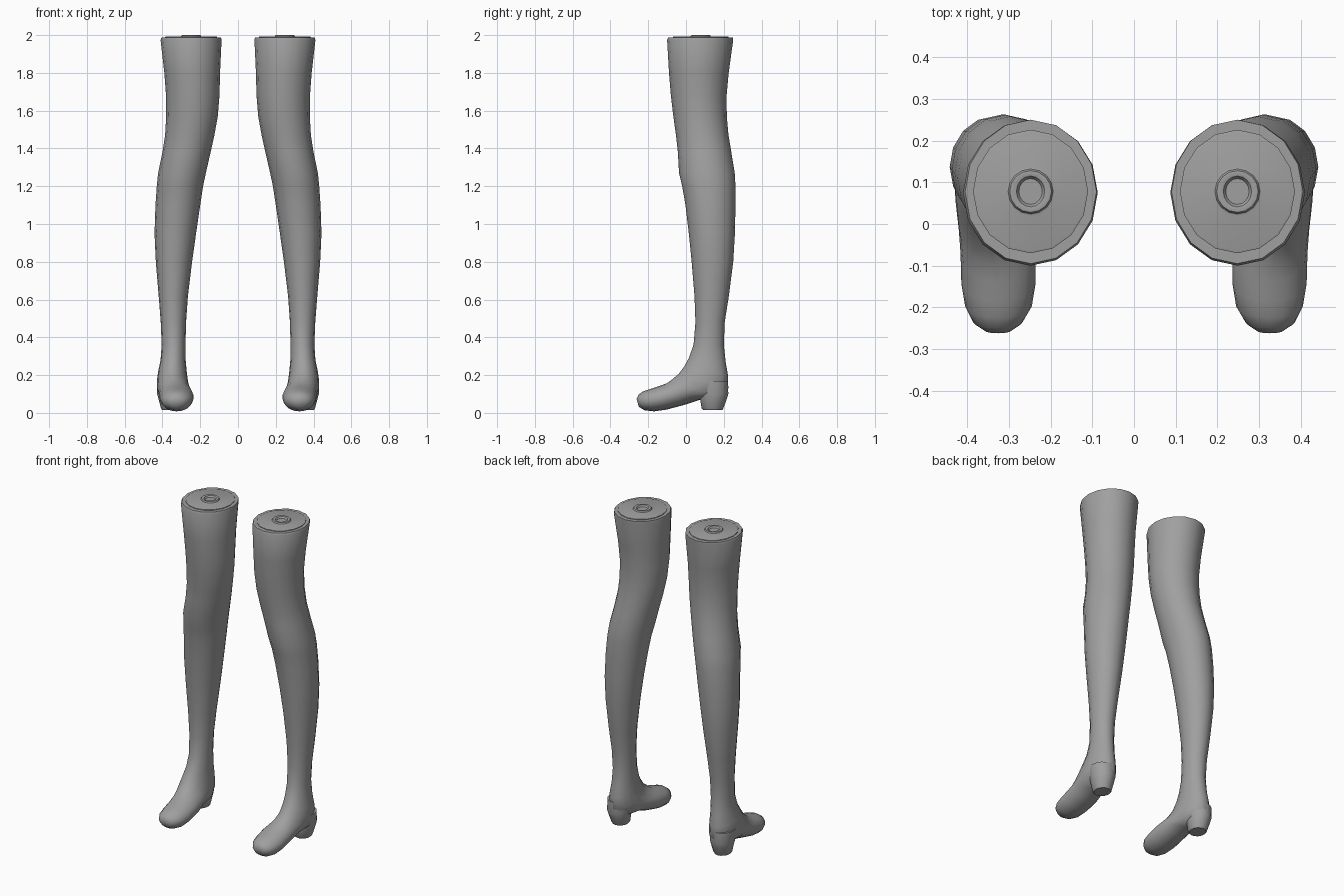
import bpy, bmesh, math

SIDES = 16

grey = bpy.data.materials.new("plain grey")
grey.diffuse_color = (0.35, 0.35, 0.35, 1)


def loft(name, rings, angle=40):
    """Skin closed rings, cap both ends and mirror the part to the other leg.
    ring = (front y, front z, back y, back z, inner x, outer x)"""
    bm = bmesh.new()
    loops = []
    for fy, fz, by, bz, x0, x1 in rings:
        loop = []
        for i in range(SIDES):
            t = 2 * math.pi * i / SIDES
            k = (1 - math.cos(t)) / 2          # 0 at the front, 1 at the back
            x = (x0 + x1) / 2 + (x1 - x0) / 2 * math.sin(t)
            loop.append(bm.verts.new((x, fy + (by - fy) * k, fz + (bz - fz) * k)))
        loops.append(loop)
    for a, b in zip(loops, loops[1:]):
        for i in range(SIDES):
            j = (i + 1) % SIDES
            bm.faces.new((a[i], a[j], b[j], b[i]))
    bm.faces.new(loops[0])
    bm.faces.new(loops[-1])
    bmesh.ops.recalc_face_normals(bm, faces=bm.faces)
    mesh = bpy.data.meshes.new(name)
    bm.to_mesh(mesh)
    bm.free()
    mesh.materials.append(grey)
    obj = bpy.data.objects.new(name, mesh)
    bpy.context.collection.objects.link(obj)
    bpy.ops.object.select_all(action='DESELECT')
    obj.select_set(True)
    bpy.context.view_layer.objects.active = obj
    bpy.ops.object.shade_smooth_by_angle(angle=math.radians(angle))
    obj.modifiers.new("other_leg", 'MIRROR').use_mirror_merge = False
    return obj


def level(z, y0, y1, x0, x1):
    return (y0, z, y1, z, x0, x1)


# Leg from thigh to ankle, then turning forward into the foot
leg = [
    level(1.987, -0.095, 0.25, 0.09, 0.405),
    level(1.975, -0.10, 0.25, 0.087, 0.41),
    level(1.80, -0.09, 0.226, 0.095, 0.39),
    level(1.68, -0.08, 0.215, 0.098, 0.381),
    level(1.57, -0.067, 0.216, 0.107, 0.38),
    level(1.47, -0.053, 0.225, 0.125, 0.386),
    level(1.38, -0.043, 0.24, 0.145, 0.40),
    level(1.27, -0.037, 0.258, 0.17, 0.423),
    level(1.20, -0.02, 0.262, 0.185, 0.43),
    level(1.10, -0.003, 0.262, 0.20, 0.437),
    level(0.95, 0.015, 0.259, 0.222, 0.442),
    level(0.80, 0.03, 0.25, 0.243, 0.435),
    level(0.62, 0.045, 0.227, 0.265, 0.42),
    level(0.48, 0.05, 0.205, 0.275, 0.409),
    level(0.36, 0.04, 0.20, 0.278, 0.404),
    (0.015, 0.29, 0.21, 0.27, 0.277, 0.41),
    (-0.01, 0.245, 0.222, 0.20, 0.272, 0.422),
    (-0.04, 0.205, 0.224, 0.13, 0.265, 0.43),
    (-0.07, 0.18, 0.18, 0.075, 0.255, 0.428),
    (-0.10, 0.157, 0.07, 0.068, 0.245, 0.42),
    (-0.14, 0.143, 0.0, 0.045, 0.236, 0.416),
    (-0.185, 0.128, -0.10, 0.018, 0.236, 0.414),
    (-0.225, 0.115, -0.17, 0.008, 0.245, 0.405),
    (-0.25, 0.098, -0.22, 0.014, 0.267, 0.386),
    (-0.262, 0.075, -0.25, 0.032, 0.295, 0.357),
]
loft("leg_and_foot", leg, 60)

# Boot heel
loft("heel", [
    level(0.17, 0.06, 0.222, 0.285, 0.43),
    level(0.10, 0.07, 0.224, 0.288, 0.428),
    level(0.07, 0.075, 0.215, 0.294, 0.42),
    level(0.025, 0.083, 0.198, 0.302, 0.408),
    level(0.016, 0.09, 0.193, 0.309, 0.402),
])


# Round joint plate with a hollow peg on top of the thigh
def disc(z, r, ry=None):
    ry = ry or r
    return level(z, 0.078 - ry, 0.078 + ry, 0.248 - r, 0.248 + r)


loft("joint_plate", [
    disc(1.975, 0.138, 0.148), disc(1.991, 0.138, 0.148),
    disc(1.993, 0.132, 0.142), disc(1.99, 0.06),
    disc(1.992, 0.054), disc(1.999, 0.050), disc(2.0, 0.044),
    disc(1.998, 0.034, 0.037), disc(1.989, 0.028, 0.031),
], 30)
